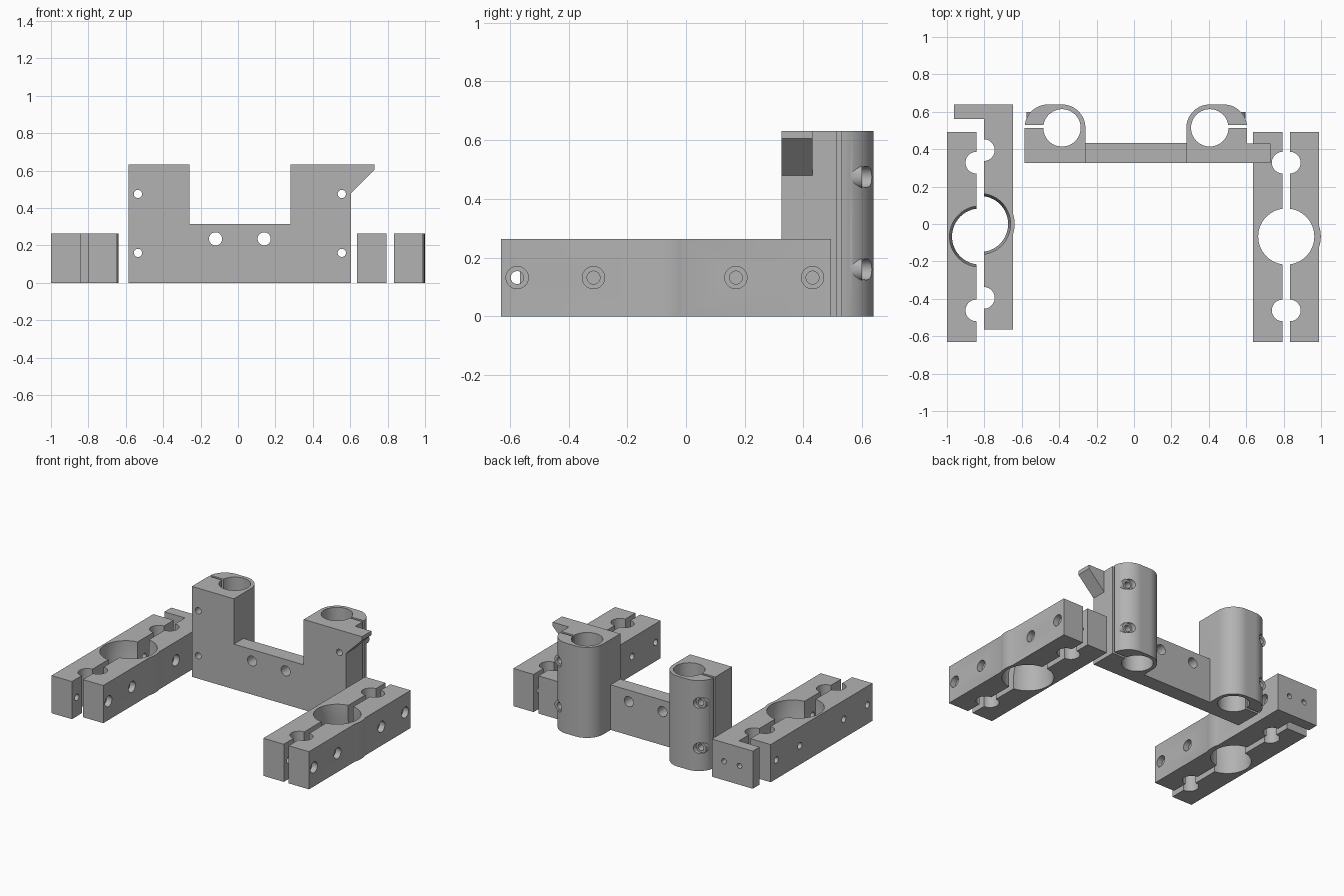
import bpy, bmesh, math
from mathutils import Matrix

cube = bpy.data.objects.get("Cube")
if cube:
    bpy.data.objects.remove(cube, do_unlink=True)

grey = bpy.data.materials.new("plain grey")
grey.use_nodes = True
COLOR = (0.45, 0.45, 0.45, 1)
grey.diffuse_color = COLOR
grey.node_tree.nodes["Principled BSDF"].inputs["Base Color"].default_value = COLOR


def make(name, bm):
    bmesh.ops.recalc_face_normals(bm, faces=bm.faces)
    mesh = bpy.data.meshes.new(name)
    bm.to_mesh(mesh)
    bm.free()
    mesh.materials.append(grey)
    ob = bpy.data.objects.new(name, mesh)
    bpy.context.collection.objects.link(ob)
    return ob


def prism(name, outline, axis, a, b):
    """Extrude a 2D outline from a to b along axis y (outline in xz) or z (outline in xy)."""
    bm = bmesh.new()
    place = (lambda p, t: (p[0], t, p[1])) if axis == "y" else (lambda p, t: (p[0], p[1], t))
    low = [bm.verts.new(place(p, a)) for p in outline]
    high = [bm.verts.new(place(p, b)) for p in outline]
    n = len(outline)
    bm.faces.new(low)
    bm.faces.new(high)
    for i in range(n):
        j = (i + 1) % n
        bm.faces.new((low[i], low[j], high[j], high[i]))
    return make(name, bm)


def box(name, x0, x1, y0, y1, z0, z1):
    return prism(name, [(x0, y0), (x1, y0), (x1, y1), (x0, y1)], "z", z0, z1)


def turned(name, profile, center, axis="z", n=48):
    """Capped solid of revolution; profile is (radius, position along axis)."""
    bm = bmesh.new()
    rings = [[bm.verts.new((r * math.cos(math.tau * i / n), r * math.sin(math.tau * i / n), t))
              for i in range(n)] for r, t in profile]
    bm.faces.new(rings[0])
    bm.faces.new(rings[-1])
    for lo, hi in zip(rings, rings[1:]):
        for i in range(n):
            j = (i + 1) % n
            bm.faces.new((lo[i], lo[j], hi[j], hi[i]))
    turn = {"z": Matrix(), "x": Matrix.Rotation(math.pi / 2, 4, "Y"),
            "y": Matrix.Rotation(-math.pi / 2, 4, "X")}[axis]
    bm.transform(Matrix.Translation(center) @ turn)
    return make(name, bm)


def rod(r, center, axis, a, b):
    return turned("cutter", [(r, a), (r, b)], center, axis)


def combine(ob, tool, operation="DIFFERENCE"):
    tool.hide_render = True
    mod = ob.modifiers.new("boolean", "BOOLEAN")
    mod.operation, mod.solver, mod.object = operation, "EXACT", tool
    bpy.context.view_layer.objects.active = ob
    bpy.ops.object.modifier_apply(modifier=mod.name)
    bpy.data.objects.remove(tool, do_unlink=True)


def finish(ob):
    bpy.ops.object.select_all(action="DESELECT")
    ob.select_set(True)
    bpy.context.view_layer.objects.active = ob
    bpy.ops.object.shade_smooth_by_angle(angle=math.radians(30))


H = 0.263      # clamp height
MID = 0.132    # bolt height on the clamps


def clamp_bar(name, outline, y, gap_x, face_x, outer_x, flipped, bulge):
    """Half of a split clamp; y is the centre of its big bore."""
    ob = prism(name, outline, "z", 0, H)
    if bulge:
        wall = rod(0.185, (gap_x, y, 0), "z", 0, H)
        combine(wall, box("cutter", face_x - 1, face_x, y - 1, y + 1, -1, 1))
        combine(ob, wall, "UNION")
    # Stepped bore
    wide, narrow = 0.163, 0.15
    lo, hi = (wide, narrow) if flipped else (narrow, wide)
    combine(ob, turned("cutter", [(lo, -0.05), (lo, 0.1), (hi, 0.16), (hi, 0.32)],
                       (gap_x, y, 0), n=64))
    # Rod grooves on the inner face
    for dy in (-0.395, 0.395):
        combine(ob, rod(0.058, (face_x, y + dy, 0), "z", -0.1, 0.4))
    # Clamping bolts, sunk where the bar carries the heads
    for dy in (-0.508, -0.248, 0.237, 0.498):
        combine(ob, rod(0.022, (gap_x, y + dy, MID), "x", -0.25, 0.25))
        if bulge:
            combine(ob, rod(0.038, (outer_x, y + dy, MID), "x", -0.04, 0.05))
    return ob


def rect(x0, x1, y0, y1):
    return [(x0, y0), (x1, y0), (x1, y1), (x0, y1)]


# Split clamps on each side
finish(clamp_bar("right_clamp_outer", rect(-1, -0.843, -0.63, 0.493),
                 -0.067, -0.823, -0.843, -1, False, False))
finish(clamp_bar("left_clamp_inner", rect(0.637, 0.795, -0.63, 0.493),
                 -0.067, 0.814, 0.795, 0.637, True, False))
finish(clamp_bar("left_clamp_outer", rect(0.833, 0.99, -0.63, 0.493),
                 -0.067, 0.814, 0.833, 0.99, True, True))
angled = [(-0.803, -0.565), (-0.646, -0.565), (-0.646, 0.638), (-0.963, 0.638),
          (-0.963, 0.562), (-0.803, 0.562)]
bar = clamp_bar("right_clamp_angled", angled, 0, -0.823, -0.803, -0.646, False, True)
for x in (-0.74, -0.86):
    combine(bar, rod(0.018, (x, 0.6, MID), "y", -0.1, 0.1))
finish(bar)

# Carriage bracket: a bridge with two tall rod holders
AXIS = 0.01    # centre line of the bracket
TOP = 0.632
BACK, ROD_Y, R = 0.326, 0.514, 0.125
bracket = box("bracket", -0.4, 0.42, BACK, 0.432, 0, 0.315)
for s in (-1, 1):
    def at(d):
        return AXIS + s * d
    # Holder outline: flat front, rounded back
    inner, outer = 0.395, 0.47
    arc = [(at(inner - R * math.cos(a)), ROD_Y + R * math.sin(a))
           for a in (i * math.pi / 48 for i in range(25))]
    arc += [(at(outer + R * math.sin(a)), ROD_Y + R * math.cos(a))
            for a in (i * math.pi / 48 for i in range(25))]
    post = prism("holder", [(at(inner - R), BACK)] + arc + [(at(outer + R), BACK)], "z", 0, TOP)
    for z in (0.16, 0.475):
        combine(post, rod(0.041, (at(0.545), 0, z), "y", 0.54, 0.6), "UNION")
        combine(post, rod(0.036, (at(0.545), 0, z), "y", 0.6, 0.7))
    combine(bracket, post, "UNION")
    combine(bracket, rod(0.1, (at(inner), ROD_Y, 0), "z", -0.1, 0.8))
    x0, x1 = sorted((at(inner), at(0.65)))
    combine(bracket, box("cutter", x0, x1, 0.513, 0.53, -0.1, 0.8))
    for z in (0.16, 0.475):
        combine(bracket, rod(0.022, (at(0.545), 0, z), "y", 0.2, 0.7))
    combine(bracket, rod(0.035, (at(0.13), 0, 0.235), "y", 0.2, 0.6))

# Wedge tab on the left holder
tab = prism("tab", [(0.59, 0.465), (0.605, 0.48), (0.73, 0.605), (0.73, TOP), (0.59, TOP)],
            "y", BACK, 0.43)
combine(bracket, tab, "UNION")
finish(bracket)
